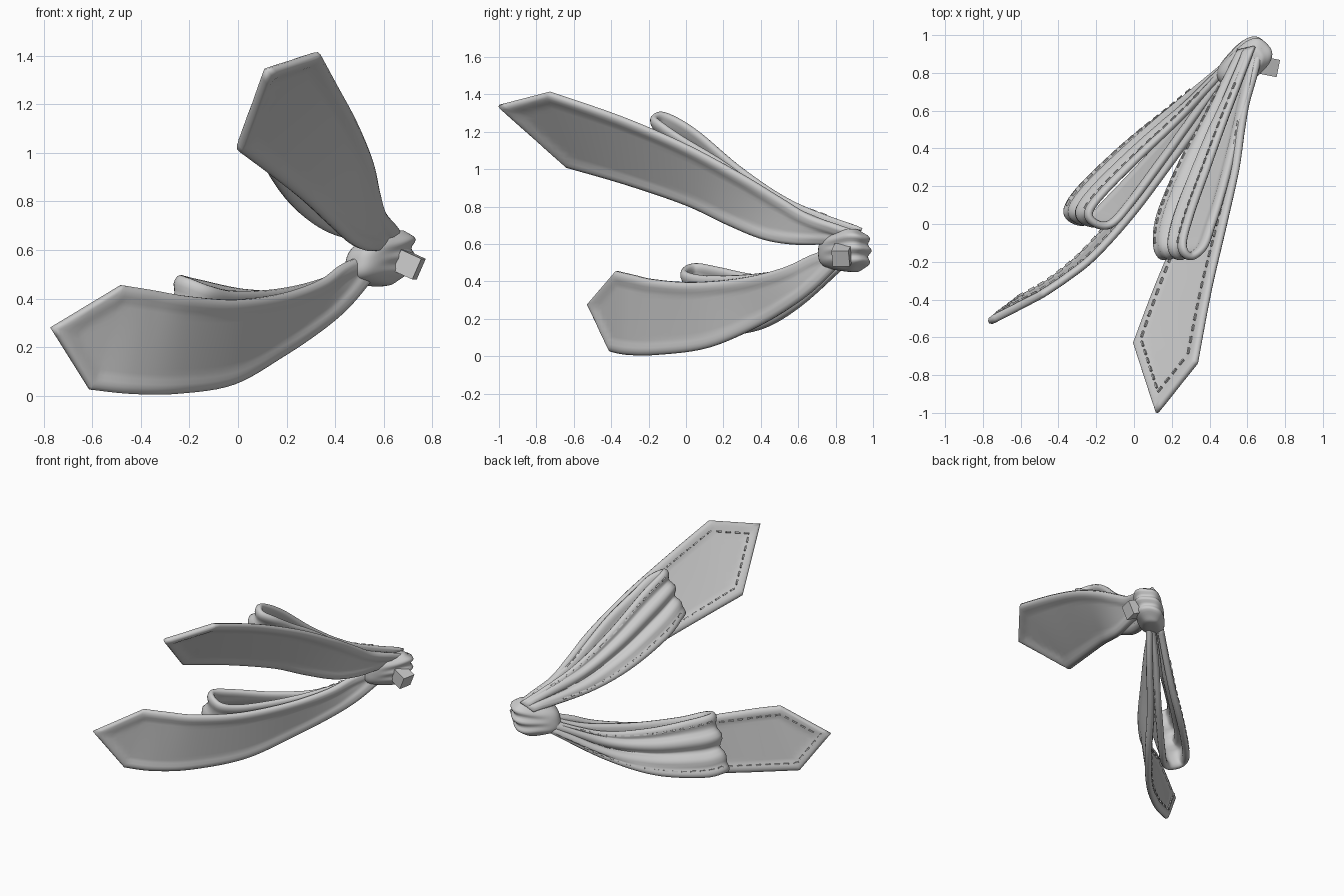
import bpy, bmesh, math
from mathutils import Vector, Matrix

if "Cube" in bpy.data.objects:
    bpy.data.objects.remove(bpy.data.objects["Cube"], do_unlink=True)

fabric = bpy.data.materials.new("light_grey")
fabric.use_nodes = True
GREY = (0.6, 0.6, 0.6, 1)
fabric.diffuse_color = GREY
fabric.node_tree.nodes["Principled BSDF"].inputs["Base Color"].default_value = GREY
LOOP_SIDE = Vector((-1, 0.5, 0.6))
ACROSS = [0, .025, .06, .1, .15, .2, .26, .32, .38, .44, .5,
          .56, .62, .68, .74, .8, .85, .9, .94, .975, 1]


def finish(name, bm, smooth=True):
    mesh = bpy.data.meshes.new(name)
    bm.to_mesh(mesh)
    bm.free()
    mesh.materials.append(fabric)
    obj = bpy.data.objects.new(name, mesh)
    bpy.context.collection.objects.link(obj)
    for p in mesh.polygons:
        p.use_smooth = smooth
    return obj


def spline(points, s):
    """Smooth curve through the points, s from 0 to 1."""
    n = len(points) - 1
    x = min(max(s, 0), 1) * n
    i = min(int(x), n - 1)
    f = x - i
    p = [Vector(points[min(max(i + k, 0), n)]) for k in (-1, 0, 1, 2)]
    return 0.5 * (2 * p[1] + (p[2] - p[0]) * f
                  + (2 * p[0] - 5 * p[1] + 4 * p[2] - p[3]) * f * f
                  + (3 * p[1] - p[0] - 3 * p[2] + p[3]) * f ** 3)


def surface(upper, lower, s, t):
    return spline(upper, s).lerp(spline(lower, s), t)


def normal(upper, lower, s, t):
    e = 0.01
    along = surface(upper, lower, min(s + e, 1), t) - surface(upper, lower, max(s - e, 0), t)
    return along.cross(spline(lower, s) - spline(upper, s)).normalized()


def ribbon(name, rows):
    """Thick ribbon from a grid of points, with a raised hem along its rim."""
    bm = bmesh.new()
    grid = [[bm.verts.new(p) for p in row] for row in rows]
    for a, b in zip(grid, grid[1:]):
        for j in range(len(a) - 1):
            bm.faces.new((a[j], a[j + 1], b[j + 1], b[j]))
    bmesh.ops.remove_doubles(bm, verts=bm.verts, dist=0.0005)
    bmesh.ops.recalc_face_normals(bm, faces=bm.faces)
    rim = [v.co.copy() for v in bm.verts if v.is_boundary]
    weights = []
    for v in bm.verts:
        d = min((v.co - r).length for r in rim)
        hem = 0.35 + 0.65 * math.sin(min(d / 0.02, 1) * math.pi / 2)
        weights.append(hem if d < 0.045 else max(0.6, 1 - (d - 0.045) * 20))
    obj = finish(name, bm)
    group = obj.vertex_groups.new(name="thickness")
    for i, w in enumerate(weights):
        group.add([i], w, 'REPLACE')
    mod = obj.modifiers.new("thickness", 'SOLIDIFY')
    mod.thickness = 0.042
    mod.offset = 0
    mod.vertex_group = "thickness"


def stitches(name, path):
    """Row of short raised dashes along (point, normal) pairs."""
    bm = bmesh.new()
    gone = 0
    for (p, n), (q, _) in zip(path, path[1:]):
        step = q - p
        gone += step.length
        if gone < 0.058 or step.length < 1e-5:
            continue
        gone = 0
        x = step.normalized()
        y = n.cross(x).normalized()
        z = x.cross(y)
        frame = Matrix((x, y, z)).transposed().to_4x4()
        size = Matrix.Diagonal((0.034, 0.009, 0.012, 1))
        bmesh.ops.create_cube(bm, size=1, matrix=Matrix.Translation(p + n * 0.022) @ frame @ size)
    finish(name, bm, False)


def outward(n):
    return n if n.dot(LOOP_SIDE) > 0 else -n


def tail(name, upper, lower, tip):
    tip = Vector(tip)
    rows = [[surface(upper, lower, i / 44, t) for t in ACROSS] for i in range(45)]

    def point_edge(t):
        a, b = Vector(upper[-1]), Vector(lower[-1])
        return a.lerp(tip, 2 * t) if t < 0.5 else tip.lerp(b, 2 * t - 1)

    # pointed end
    for f in (.2, .4, .55, .7, .8, .88, .95, 1):
        rows.append([p.lerp(point_edge(t), f) for p, t in zip(rows[44], ACROSS)])
    ribbon(name, rows)
    centre = surface(upper, lower, 0.9, 0.5)
    end = outward(normal(upper, lower, 0.97, 0.5))
    side = lambda s, t: (surface(upper, lower, s, t), outward(normal(upper, lower, s, t)))
    path = [side(0.35 + 0.63 * i / 200, 0.12) for i in range(200)]
    path += [(point_edge(0.04 + 0.92 * i / 100).lerp(centre, 0.19), end) for i in range(101)]
    path += [side(0.98 - 0.63 * i / 200, 0.88) for i in range(200)]
    stitches(name + "_stitches", path)


def loop(name, upper, lower):
    sign = 1 if normal(upper, lower, 0.8, 0.5).dot(LOOP_SIDE) > 0 else -1

    # pleats run lengthwise, deepen on the outer layer and leave the hems flat
    def point(s, t):
        fade = min(max((s - 0.4) / 0.2, 0), 1) * min((1 - s) * 8, 1)
        wave = math.sin(t * math.pi * 5.5 + 2 * s) * math.sin(t * math.pi) ** 2
        return surface(upper, lower, s, t) + normal(upper, lower, s, t) * sign * wave * 0.023 * fade

    ribbon(name, [[point(i / 80, t) for t in ACROSS] for i in range(81)])
    for edge, t in (("upper", 0.12), ("lower", 0.88)):
        ss = [0.56 + 0.38 * i / 300 for i in range(300)]
        stitches(name + "_" + edge + "_stitches",
                 [(point(s, t), normal(upper, lower, s, t) * sign) for s in ss])


tail("lower_tail",
     [(.54, .82, .59), (.43, .67, .54), (.34, .525, .475), (.185, .31, .42), (-.015, .045, .395),
      (-.21, -.17, .41), (-.355, -.285, .435), (-.48, -.37, .455)],
     [(.56, .82, .49), (.46, .7, .37), (.35, .58, .275), (.18, .39, .16), (-.025, .12, .045),
      (-.26, -.15, .008), (-.45, -.31, .008), (-.61, -.4, .025)],
     (-.77, -.52, .28))
tail("upper_tail",
     [(.68, .93, .66), (.645, .8, .705), (.6, .65, .76), (.575, .5, .85), (.55, .3, .97),
      (.485, 0, 1.13), (.405, -.35, 1.28), (.335, -.73, 1.41)],
     [(.6, .86, .6), (.56, .72, .6), (.52, .56, .6), (.46, .4, .63), (.37, .21, .71),
      (.26, 0, .81), (.12, -.32, .92), (0, -.63, 1.01)],
     (.12, -1, 1.34))
loop("lower_loop",
     [(.53, .82, .58), (.37, .635, .49), (.18, .37, .44), (-.01, .11, .43), (-.11, .0, .45),
      (-.19, 0, .48), (-.23, .06, .495), (-.15, .17, .475), (.05, .37, .435),
      (.27, .58, .44), (.5, .83, .56)],
     [(.55, .82, .49), (.38, .67, .35), (.14, .42, .18), (-.11, .16, .08), (-.25, .025, .08),
      (-.33, .025, .1), (-.36, .08, .12), (-.28, .2, .11), (-.05, .42, .15),
      (.2, .62, .27), (.48, .84, .47)])
loop("upper_loop",
     [(.66, .93, .65), (.56, .5, .83), (.485, .2, 1.04), (.425, 0, 1.16), (.38, -.12, 1.24),
      (.31, -.17, 1.285), (.27, -.11, 1.3), (.31, .05, 1.21), (.40, .3, 1.0),
      (.50, .58, .82), (.64, .94, .68)],
     [(.59, .88, .6), (.46, .5, .66), (.33, .2, .77), (.24, 0, .87), (.19, -.13, .95),
      (.14, -.17, 1.0), (.11, -.11, 1.01), (.125, .04, .92), (.23, .3, .775),
      (.37, .56, .675), (.55, .92, .63)])

# pleated knot wrapped round the gathered ends
bm = bmesh.new()
bmesh.ops.create_uvsphere(bm, u_segments=48, v_segments=40, radius=1)
for v in bm.verts:
    x, y, z = v.co
    back = min(max(0.5 + x, 0), 1)
    box = (abs(x) ** 3 + abs(y) ** 3 + abs(z) ** 3) ** (-1 / 3)
    ridge = 1 + 0.07 * back * math.cos(z * 13)
    a, b, h = x * box * ridge * 0.153, y * box * ridge * 0.09, z * box
    h *= 0.092 + 0.028 * back
    v.co = (.58 + (a + b) * .707 + .2 * h, .845 + (a - b) * .707, .56 + h + .08 * a + .1 * b)
finish("knot", bm)

# small block beside the knot
bm = bmesh.new()
turn = Matrix.Rotation(-0.2, 4, 'Z') @ Matrix.Rotation(0.42, 4, 'Y')
bmesh.ops.create_cube(bm, size=0.093, matrix=Matrix.Translation((.704, .835, .54)) @ turn)
finish("side_block", bm, False)
